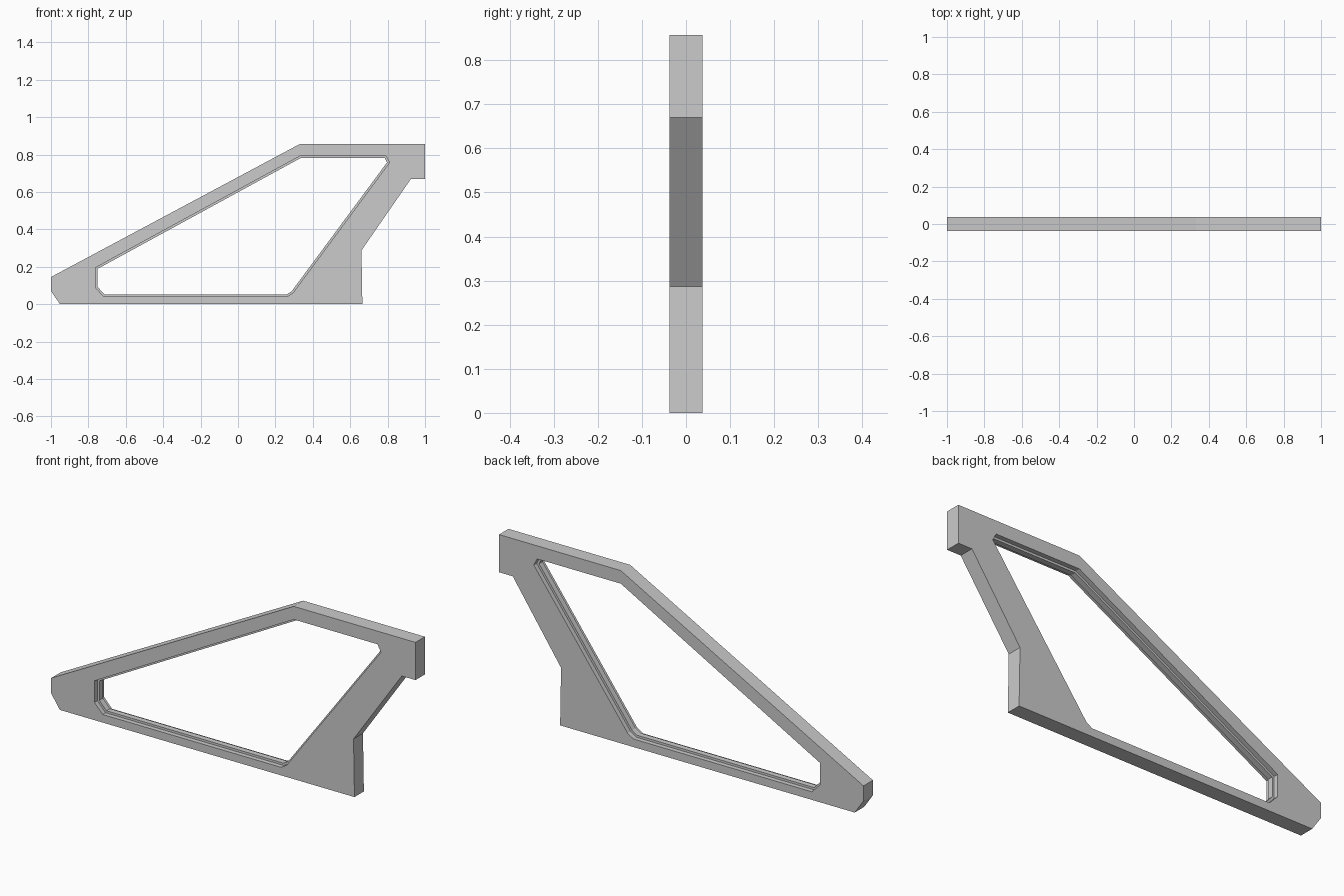
import bpy, bmesh
from mathutils import Vector

if "Cube" in bpy.data.objects:
    bpy.data.objects.remove(bpy.data.objects["Cube"])

H = 0.037    # half thickness of the plate
LIP = 0.014  # half thickness of the lip in the opening

# Side profiles as (x, z)
outer = [(-1, 0.145), (-1, 0.07), (-0.952, 0), (0.665, 0), (0.66, 0.287),
         (0.925, 0.67), (1, 0.67), (1, 0.857), (0.332, 0.857)]
hole = [(-0.762, 0.195), (-0.762, 0.088), (-0.717, 0.04), (0.262, 0.04),
        (0.294, 0.06), (0.81, 0.757), (0.791, 0.792), (0.332, 0.792)]


def inset(pts, d):
    """Move each edge of a counter-clockwise outline inward by d."""
    res = []
    for i, p in enumerate(pts):
        p = Vector(p)
        a = (p - Vector(pts[i - 1])).normalized()
        b = (Vector(pts[(i + 1) % len(pts)]) - p).normalized()
        na, nb = Vector((-a.y, a.x)), Vector((-b.y, b.x))
        res.append(tuple(p + (na + nb) * d / (1 + na.dot(nb))))
    return res


bm = bmesh.new()


def ring(pts, y):
    return [bm.verts.new((x, y, z)) for x, z in pts]


def strip(a, b):
    n = len(a)
    for i in range(n):
        j = (i + 1) % n
        bm.faces.new((a[i], a[j], b[j], b[i]))


def loop_edges(r):
    return [bm.edges.get((r[i - 1], r[i])) for i in range(len(r))]


# Outer rim
o1, o2 = ring(outer, -H), ring(outer, H)
strip(o1, o2)

# Stepped wall of the opening, with a thin lip at mid thickness
lip = inset(hole, 0.011)
rings = [ring(hole, -H), ring(hole, -LIP), ring(lip, -LIP),
         ring(lip, LIP), ring(hole, LIP), ring(hole, H)]
for a, b in zip(rings, rings[1:]):
    strip(a, b)

# Flat front and back faces around the opening
for o, h in ((o1, rings[0]), (o2, rings[-1])):
    bmesh.ops.triangle_fill(bm, use_beauty=True, use_dissolve=False,
                            edges=loop_edges(o) + loop_edges(h))
bmesh.ops.recalc_face_normals(bm, faces=bm.faces)

me = bpy.data.meshes.new("window_frame")
bm.to_mesh(me)
bm.free()
bpy.context.collection.objects.link(bpy.data.objects.new("window_frame", me))
